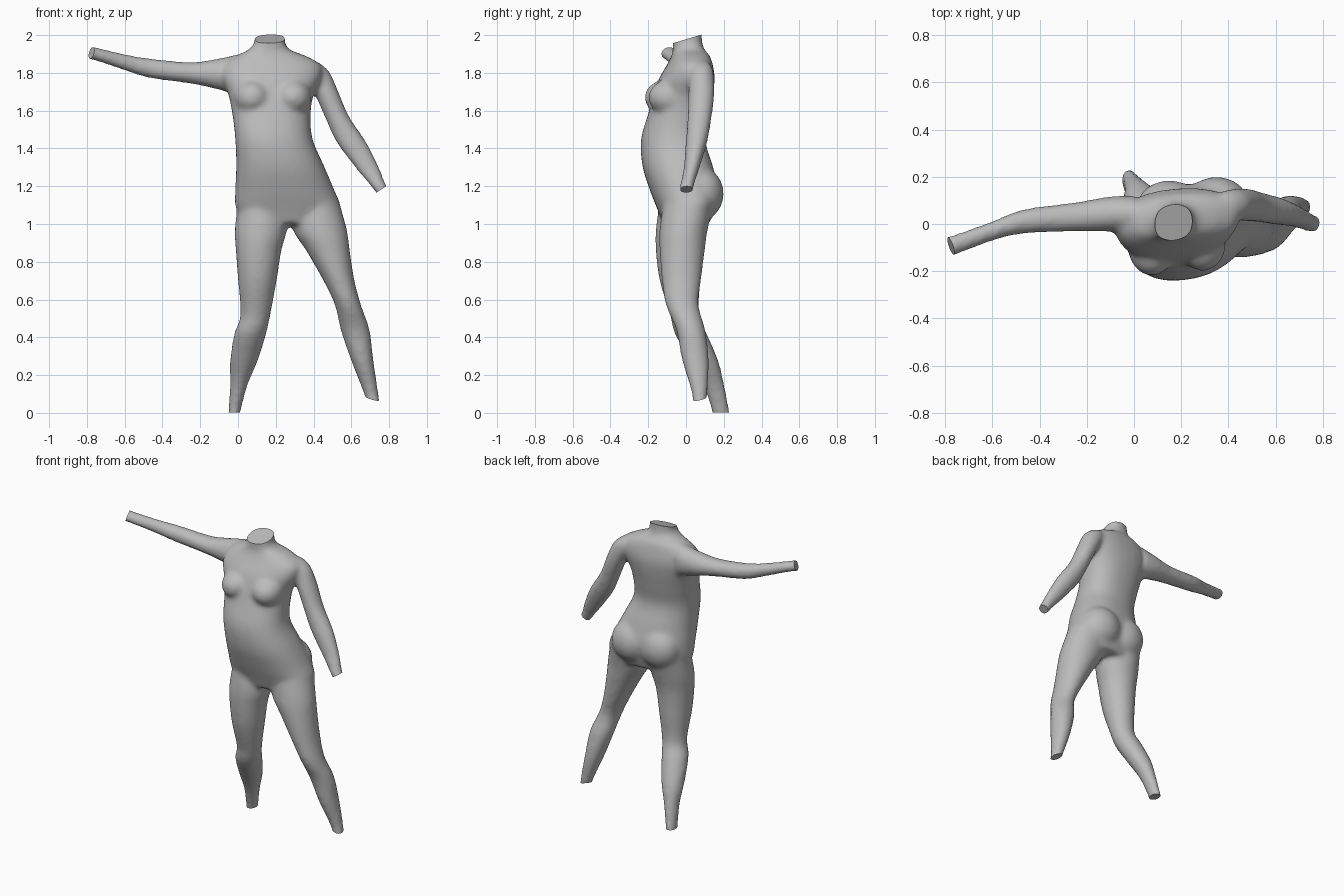
import bpy, bmesh, math
from mathutils import Vector

default = bpy.data.objects.get("Cube")
if default:
    bpy.data.objects.remove(default, do_unlink=True)

SIDES, STEPS = 28, 4
grey = bpy.data.materials.new("plain grey")
grey.use_nodes = True
tone = (0.5, 0.5, 0.5, 1)
grey.diffuse_color = tone
grey.node_tree.nodes["Principled BSDF"].inputs["Base Color"].default_value = tone

body = bmesh.new()


def spline(rows):
    """Smooth in-between rows through the given ones."""
    out = []
    for i in range(len(rows) - 1):
        a, b, c, d = (rows[max(0, min(len(rows) - 1, i + k))] for k in (-1, 0, 1, 2))
        for s in range(STEPS):
            t = s / STEPS
            out.append([q + t / 2 * (r - p + t * (2 * p - 5 * q + 4 * r - e + t * (3 * (q - r) + e - p)))
                        for p, q, r, e in zip(a, b, c, d)])
    return out + [rows[-1]]


def loft(rows, along="z", power=2.0, shear=0.0):
    """Closed tube; each row is a station and two low-high extents."""
    rings = []
    for t, a0, a1, b0, b1 in spline(rows):
        ring = []
        for k in range(SIDES):
            ang = math.tau * k / SIDES
            c, s = math.cos(ang), math.sin(ang)
            u = math.copysign(abs(c) ** (2 / power), c) * (a1 - a0) / 2
            v = math.copysign(abs(s) ** (2 / power), s) * (b1 - b0) / 2 + shear * u
            a, b = (a0 + a1) / 2 + u, (b0 + b1) / 2 + v
            ring.append(body.verts.new((a, b, t) if along == "z" else (t, a, b)))
        rings.append(ring)
    for lo, hi in zip(rings, rings[1:]):
        for k in range(SIDES):
            n = (k + 1) % SIDES
            body.faces.new((lo[k], lo[n], hi[n], hi[k]))
    body.faces.new(rings[0][::-1])
    body.faces.new(rings[-1])


def bulge(center, radii):
    made = bmesh.ops.create_uvsphere(body, u_segments=24, v_segments=16, radius=1)
    for v in made["verts"]:
        v.co = Vector(c + r * p for c, r, p in zip(center, radii, v.co))


# Torso, shoulders and neck
loft([(1.0, .06, .48, -.12, .12), (1.08, -.01, .545, -.15, .15),
      (1.18, -.015, .51, -.19, .17), (1.31, -.01, .455, -.23, .14),
      (1.45, -.015, .395, -.237, .1), (1.58, -.03, .385, -.2, .12),
      (1.68, -.05, .4, -.17, .14), (1.77, -.08, .44, -.14, .15),
      (1.84, -.07, .44, -.1, .14), (1.89, -.01, .36, -.075, .125),
      (1.92, .05, .28, -.07, .1), (1.96, .086, .25, -.07, .085),
      (2.05, .086, .25, -.07, .085)], power=2.3, shear=.08)

# Chest and seat
bulge((.075, -.1, 1.67), (.1, .12, .095))
bulge((.29, -.085, 1.67), (.1, .115, .095))
bulge((.15, .07, 1.16), (.14, .115, .14))
bulge((.35, .08, 1.16), (.14, .12, .14))

# Right leg
loft([(1.12, 0, .25, -.14, .15), (.97, -.017, .258, -.16, .11),
      (.86, -.012, .23, -.16, .085), (.7, 0, .205, -.14, .075),
      (.52, .013, .172, -.085, .07), (.42, -.02, .15, -.06, .11),
      (.28, -.042, .107, .02, .17), (.15, -.042, .052, .09, .203),
      (0, -.052, .012, .138, .232), (-.08, -.055, 0, .15, .24)])

# Left leg
loft([(1.12, .27, .535, -.12, .15), (.97, .29, .577, -.14, .115),
      (.86, .36, .592, -.14, .1), (.7, .452, .617, -.128, .08),
      (.57, .513, .652, -.107, .067), (.44, .543, .697, -.052, .102),
      (.28, .598, .717, -.022, .122), (.15, .648, .737, .018, .117),
      (.08, .673, .747, .033, .112), (-.02, .7, .765, .04, .105)])

# Right arm, held out
loft([(0, -.03, .12, 1.68, 1.9), (-.1, -.032, .117, 1.71, 1.877),
      (-.25, -.032, .092, 1.743, 1.857), (-.47, -.042, .062, 1.773, 1.877),
      (-.6, -.072, .012, 1.813, 1.9), (-.765, -.135, -.045, 1.868, 1.938),
      (-.87, -.17, -.075, 1.888, 1.958)], along="x")

# Left arm, hanging
loft([(1.86, .35, .42, .03, .12), (1.81, .34, .482, .02, .145),
      (1.7, .4, .532, .013, .152), (1.57, .458, .588, .008, .137),
      (1.43, .523, .682, -.002, .112), (1.29, .628, .752, -.014, .07),
      (1.2, .703, .788, -.033, .042), (1.11, .77, .845, -.04, .035)])

bmesh.ops.recalc_face_normals(body, faces=body.faces)
mesh = bpy.data.meshes.new("body")
body.to_mesh(mesh)
body.free()
figure = bpy.data.objects.new("body", mesh)
bpy.context.collection.objects.link(figure)

# Fuse the parts into one skin and soften the joins
remesh = figure.modifiers.new("fuse", "REMESH")
remesh.mode, remesh.voxel_size = "VOXEL", .014
soft = figure.modifiers.new("soften", "SMOOTH")
soft.factor, soft.iterations = .5, 10
graph = bpy.context.evaluated_depsgraph_get()
skin = bmesh.new()
skin.from_mesh(bpy.data.meshes.new_from_object(figure.evaluated_get(graph)))
figure.modifiers.clear()

# Flat cut ends: neck, hands and feet
for point, normal in [((.165, 0, 1.978), (0, -.29, .96)),
                      ((-.775, -.095, 1.905), (-.95, -.36, .3)),
                      ((.757, 0, 1.182), (.54, 0, -.84)),
                      ((-.02, .185, .002), (0, 0, -1)),
                      ((.71, .07, .076), (-.27, .2, -.96))]:
    spot = Vector(point)
    faces = [f for f in skin.faces if (f.calc_center_median() - spot).length < .15]
    near = set(faces)
    for f in faces:
        near.update(f.verts, f.edges)
    bmesh.ops.bisect_plane(skin, geom=list(near), dist=1e-5, plane_co=spot,
                           plane_no=normal, clear_outer=True)
    bmesh.ops.holes_fill(skin, edges=[e for e in skin.edges if e.is_boundary])
bmesh.ops.recalc_face_normals(skin, faces=skin.faces)
skin.to_mesh(mesh)
skin.free()
mesh.materials.clear()
mesh.materials.append(grey)

bpy.context.view_layer.objects.active = figure
figure.select_set(True)
bpy.ops.object.shade_smooth_by_angle(angle=math.radians(40))
